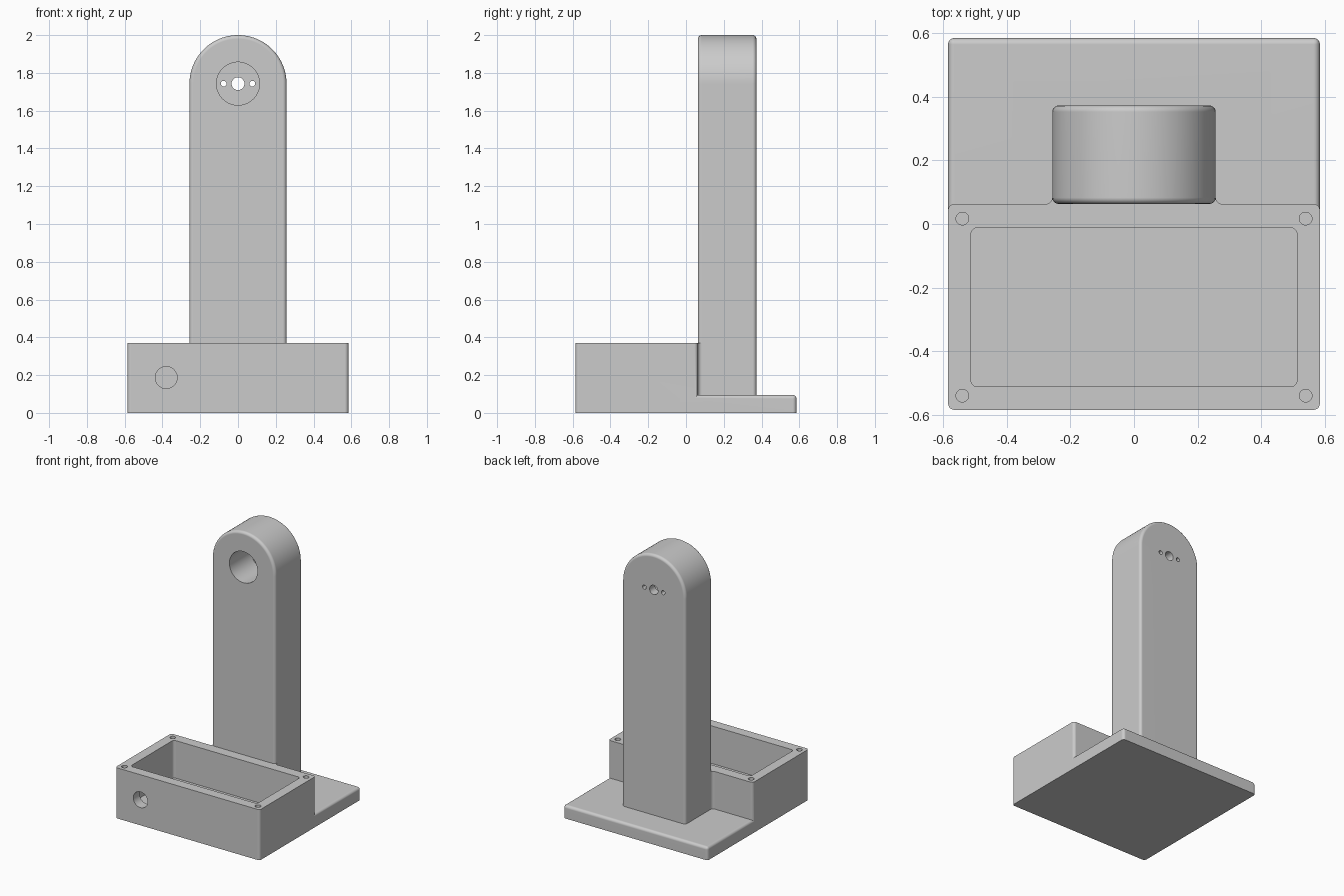
import bpy, bmesh, math
from mathutils import Vector, Matrix

if "Cube" in bpy.data.objects:
    bpy.data.objects.remove(bpy.data.objects["Cube"], do_unlink=True)

HALF = 0.585      # half footprint
R = 0.02          # edge rounding
BOX_TOP = 0.37
PLATE_TOP = 0.095
TOWER = 0.257     # tower half width
HUB_Z = 2 - TOWER
FRONT, BACK = 0.063, 0.373

grey = bpy.data.materials.new("plain grey")
grey.use_nodes = True
colour = (0.6, 0.6, 0.6, 1)
grey.diffuse_color = colour
grey.node_tree.nodes["Principled BSDF"].inputs["Base Color"].default_value = colour


def finish(name, bm):
    bmesh.ops.recalc_face_normals(bm, faces=bm.faces)
    mesh = bpy.data.meshes.new(name)
    bm.to_mesh(mesh)
    bm.free()
    mesh.materials.append(grey)
    ob = bpy.data.objects.new(name, mesh)
    bpy.context.collection.objects.link(ob)
    return ob


def rounded(points, radii, steps=5):
    """Outline with each right-angled corner, convex or concave, rounded."""
    out = []
    for i, (p, r) in enumerate(zip(points, radii)):
        p = Vector(p)
        if not r:
            out.append(p)
            continue
        a = (Vector(points[i - 1]) - p).normalized() * r
        b = (Vector(points[(i + 1) % len(points)]) - p).normalized() * r
        for k in range(steps + 1):
            t = math.pi / 2 * k / steps
            out.append(p + a * (1 - math.sin(t)) + b * (1 - math.cos(t)))
    return out


def prism(outline, low, high, axis="z"):
    bm = bmesh.new()
    place = (lambda p, h: (p[0], p[1], h)) if axis == "z" else (lambda p, h: (p[0], h, p[1]))
    face = bm.faces.new([bm.verts.new(place(p, low)) for p in outline])
    new = bmesh.ops.extrude_face_region(bm, geom=[face])["geom"]
    shift = Vector(place((0, 0), high - low))
    bmesh.ops.translate(bm, vec=shift, verts=[g for g in new if isinstance(g, bmesh.types.BMVert)])
    return bm


def rect(x, y0, y1):
    return [(-x, y0), (x, y0), (x, y1), (-x, y1)]


def round_edges(bm, test):
    edges = [e for e in bm.edges if test(*(v.co for v in e.verts))]
    bmesh.ops.bevel(bm, geom=edges, offset=R, segments=4, profile=0.5, affect="EDGES")


def circle(x, y, r, n=32):
    return [(x + r * math.cos(2 * math.pi * k / n), y + r * math.sin(2 * math.pi * k / n)) for k in range(n)]


def combine(body, other, operation):
    mod = body.modifiers.new(operation.title(), "BOOLEAN")
    mod.operation, mod.object, mod.solver = operation, other, "EXACT"
    bpy.context.view_layer.objects.active = body
    bpy.ops.object.modifier_apply(modifier=mod.name)
    bpy.data.objects.remove(other, do_unlink=True)


# Electronics box, with a neck that blends into the tower
right = [(HALF, -HALF), (HALF, FRONT), (TOWER, FRONT), (TOWER, 0.12)]
outline = right + [(-x, y) for x, y in reversed(right)]
corner = [R, R, R, 0]
body = finish("bracket_body", prism(rounded(outline, corner + corner[::-1]), 0, BOX_TOP))

# Base plate, rounded on everything but its underside
bm = prism(rect(HALF, -0.3, HALF), 0, PLATE_TOP)
round_edges(bm, lambda a, b: a.z + b.z > 0.01)
combine(body, finish("base_plate", bm), "UNION")

# Round-topped tower with softened front and back rims
n = 48
arch = [(TOWER * math.cos(math.pi * k / n), HUB_Z + TOWER * math.sin(math.pi * k / n)) for k in range(n + 1)]
bm = prism([(-TOWER, 0.03), (TOWER, 0.03)] + arch, FRONT, BACK, "y")
round_edges(bm, lambda a, b: abs(a.y - b.y) < 0.001)
combine(body, finish("tower", bm), "UNION")

# Open cavity, cable hole and corner screw holes in the box
cuts = [("cavity", prism(rounded(rect(0.513, -0.512, -0.012), [R] * 4), PLATE_TOP, 0.5)),
        ("cable_hole", prism(circle(-0.38, 0.187, 0.058), -0.7, -0.4, "y"))]
for x in (-0.54, 0.54):
    for y in (-0.54, 0.017):
        cuts.append(("screw_hole", prism(circle(x, y, 0.02, 24), 0.15, 0.5)))

# Motor pocket in the tower front, shaft and fixing holes through its back
cuts.append(("motor_pocket", prism(circle(0, HUB_Z, 0.114, 48), 0, 0.31, "y")))
for x, r in ((0, 0.034), (-0.076, 0.015), (0.076, 0.015)):
    cuts.append(("shaft_hole", prism(circle(x, HUB_Z, r), 0.25, 0.5, "y")))
for name, bm in cuts:
    combine(body, finish(name, bm), "DIFFERENCE")

# Smooth fillets with crisp flat faces
for ob in bpy.context.selected_objects:
    ob.select_set(False)
body.select_set(True)
bpy.context.view_layer.objects.active = body
bpy.ops.object.shade_smooth_by_angle(angle=math.radians(35))
body.modifiers.new("Weighted normals", "WEIGHTED_NORMAL").keep_sharp = True
